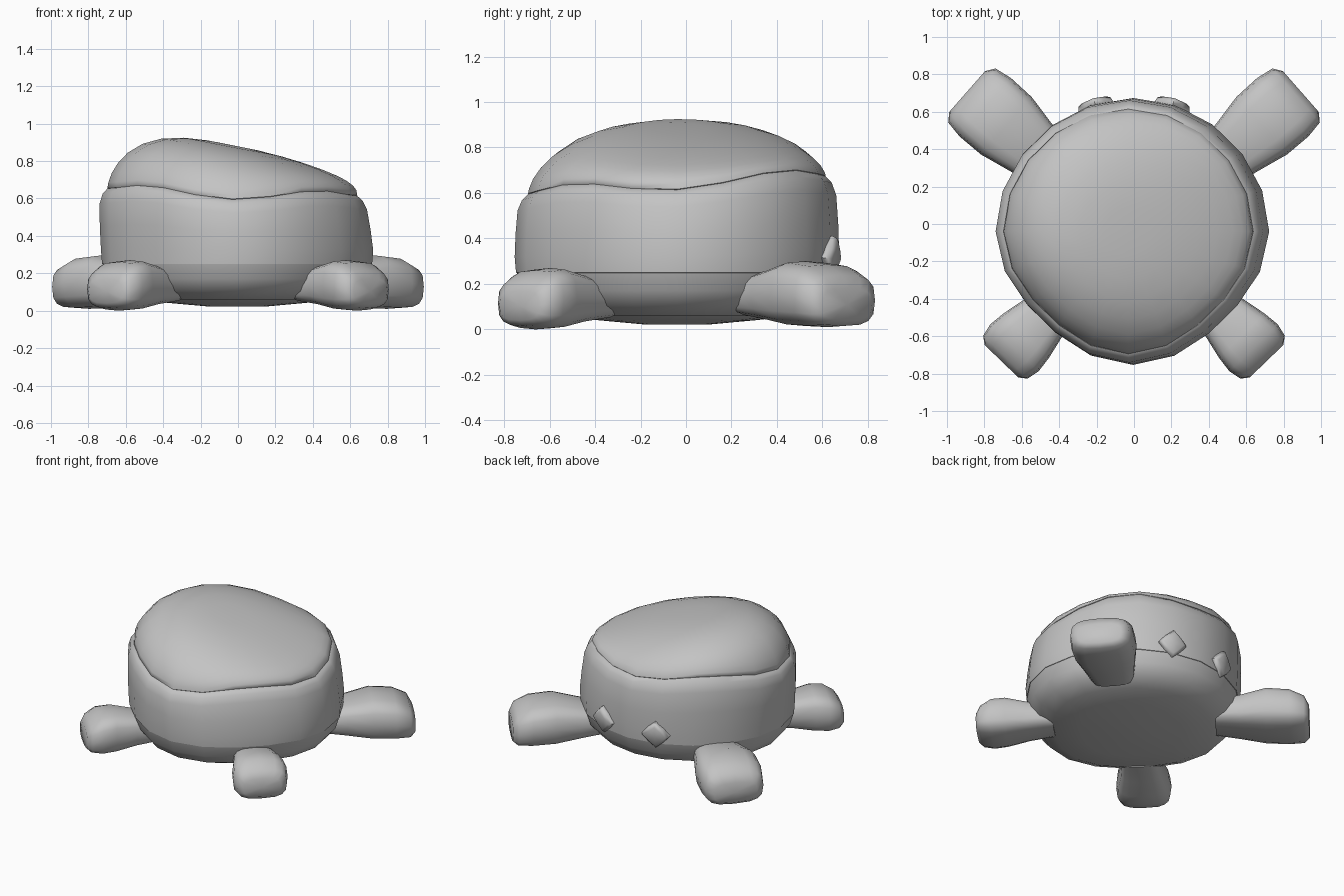
import bpy, bmesh, math
from mathutils import Vector

if "Cube" in bpy.data.objects:
    bpy.data.objects.remove(bpy.data.objects["Cube"])

grey = bpy.data.materials.new("plain grey")
grey.diffuse_color = (0.55, 0.55, 0.55, 1)
grey.use_nodes = True
grey.node_tree.nodes["Principled BSDF"].inputs["Base Color"].default_value = grey.diffuse_color


def loft(name, rings, angle=50):
    """Skin closed rings of points, capping both ends."""
    bm = bmesh.new()
    loops = [[bm.verts.new(p) for p in ring] for ring in rings]
    n = len(loops[0])
    for a, b in zip(loops, loops[1:]):
        for i in range(n):
            j = (i + 1) % n
            bm.faces.new((a[i], a[j], b[j], b[i]))
    for end in (loops[0], loops[-1]):
        c = sum((v.co for v in end), Vector()) / n
        hub = bm.verts.new(c)
        for i in range(n):
            bm.faces.new((hub, end[i], end[(i + 1) % n]))
    bmesh.ops.recalc_face_normals(bm, faces=bm.faces)
    me = bpy.data.meshes.new(name)
    bm.to_mesh(me)
    bm.free()
    ob = bpy.data.objects.new(name, me)
    bpy.context.collection.objects.link(ob)
    me.materials.append(grey)
    bpy.ops.object.select_all(action='DESELECT')
    ob.select_set(True)
    bpy.context.view_layer.objects.active = ob
    bpy.ops.object.shade_smooth_by_angle(angle=math.radians(angle))
    return ob


SEG = 20


def outline(r, cx, zfun):
    """Body outline: a circle pinched on the two front diagonals."""
    pts = []
    for i in range(SEG):
        a = 2 * math.pi * i / SEG
        k = r * (1 - (0.06 if math.sin(a) < 0 else 0.01) * math.sin(2 * a) ** 2)
        x, y = cx + k * math.cos(a), -0.04 + 0.98 * k * math.sin(a)
        pts.append((x, y, zfun(x, y)))
    return pts


def rim(x, y):
    a = math.atan2(y + 0.04, x + 0.03)
    r = min(1, math.hypot(x + 0.03, y + 0.04) / 0.66)
    return 0.635 - 0.03 * x + 0.06 * y + 0.05 * r * math.sin(2 * a) ** 2


# Belly: shallow bowl
loft("belly", [outline(r, -0.005, lambda x, y, z=z: z) for r, z in
               [(0.15, 0.022), (0.35, 0.04), (0.54, 0.06), (0.64, 0.105),
                (0.695, 0.17), (0.722, 0.26)]])

# Shell wall: its upper edge follows the tilted rim
wall = []
for r, cx, t in [(0.70, -0.005, -0.02), (0.722, -0.005, 0.0), (0.728, -0.005, 0.2),
                 (0.724, -0.015, 0.5), (0.715, -0.025, 0.8), (0.695, -0.028, 0.93),
                 (0.668, -0.03, 1.0)]:
    wall.append(outline(r, cx, lambda x, y, t=t: 0.25 + (rim(x, y) - 0.25) * t))
loft("shell_wall", wall)


# Dome: lopsided lid, highest on the left
def dome(r):
    def z(x, y):
        q = 0.62 - 0.35 * max(x, 0)
        low = rim(x, y)
        return low + (0.88 - 0.2 * x - low) * max(0, 1 - (r / 0.668) ** 2.8) ** q
    return outline(r, -0.03, z)


lid = [outline(0.64, -0.03, lambda x, y: rim(x, y) - 0.02),
       outline(0.668, -0.03, lambda x, y: rim(x, y) + 0.003)]
lid += [dome(r) for r in (0.663, 0.645, 0.61, 0.56, 0.48, 0.38, 0.26, 0.13)]
loft("dome", lid, 60)


# Feet: rounded square sections widening towards a blunt end
def foot(name, side, origin, deg, stations):
    d = Vector((math.cos(math.radians(deg)), math.sin(math.radians(deg))))
    p = Vector((-d.y, d.x))
    rings = []
    for t, w, lo, hi in stations:
        ring = []
        for i in range(16):
            a = 2 * math.pi * i / 16
            c, s = math.cos(a), math.sin(a)
            u = math.copysign(abs(c) ** 0.65, c) * w
            v = math.copysign(abs(s) ** 0.65, s)
            q = Vector(origin) + d * t + p * u
            ring.append((q.x * side, q.y, (lo + hi) / 2 + v * (hi - lo) / 2))
        rings.append(ring)
    loft(name, rings, 60)


for side, label in ((-1, "left"), (1, "right")):
    foot("front_foot_" + label, side, (0, 0), -46,
         [(0.52, 0.12, 0.05, 0.21), (0.69, 0.14, 0.03, 0.24), (0.83, 0.17, 0.005, 0.27),
          (0.92, 0.18, 0.0, 0.26), (0.99, 0.165, 0.015, 0.215), (1.02, 0.125, 0.04, 0.17)])
    foot("back_foot_" + label, side, (0.54, 0.40), 41.3,
         [(-0.14, 0.14, 0.06, 0.23), (0.02, 0.17, 0.04, 0.26), (0.19, 0.205, 0.015, 0.30),
          (0.34, 0.208, 0.01, 0.285), (0.435, 0.192, 0.015, 0.24), (0.468, 0.145, 0.04, 0.18)])

    # Small diamond studs on the back of the shell
    az = math.atan2(0.64 + 0.04, 0.205)
    out = Vector((math.cos(az), math.sin(az), -0.15)).normalized()
    across = Vector((-math.sin(az), math.cos(az), 0))
    up = out.cross(across)
    centre = Vector((0.205, 0.63, 0.315))
    rings = []
    for depth, s in [(-0.04, 0.09), (0.0, 0.097), (0.022, 0.09), (0.034, 0.07)]:
        ring = []
        for i in range(8):
            a = math.pi / 4 * i
            k = s if i % 2 == 0 else s * 0.76
            q = centre + out * depth + across * k * math.cos(a) + up * k * math.sin(a)
            ring.append((q.x * side, q.y, q.z))
        rings.append(ring)
    loft("diamond_stud_" + label, rings)
